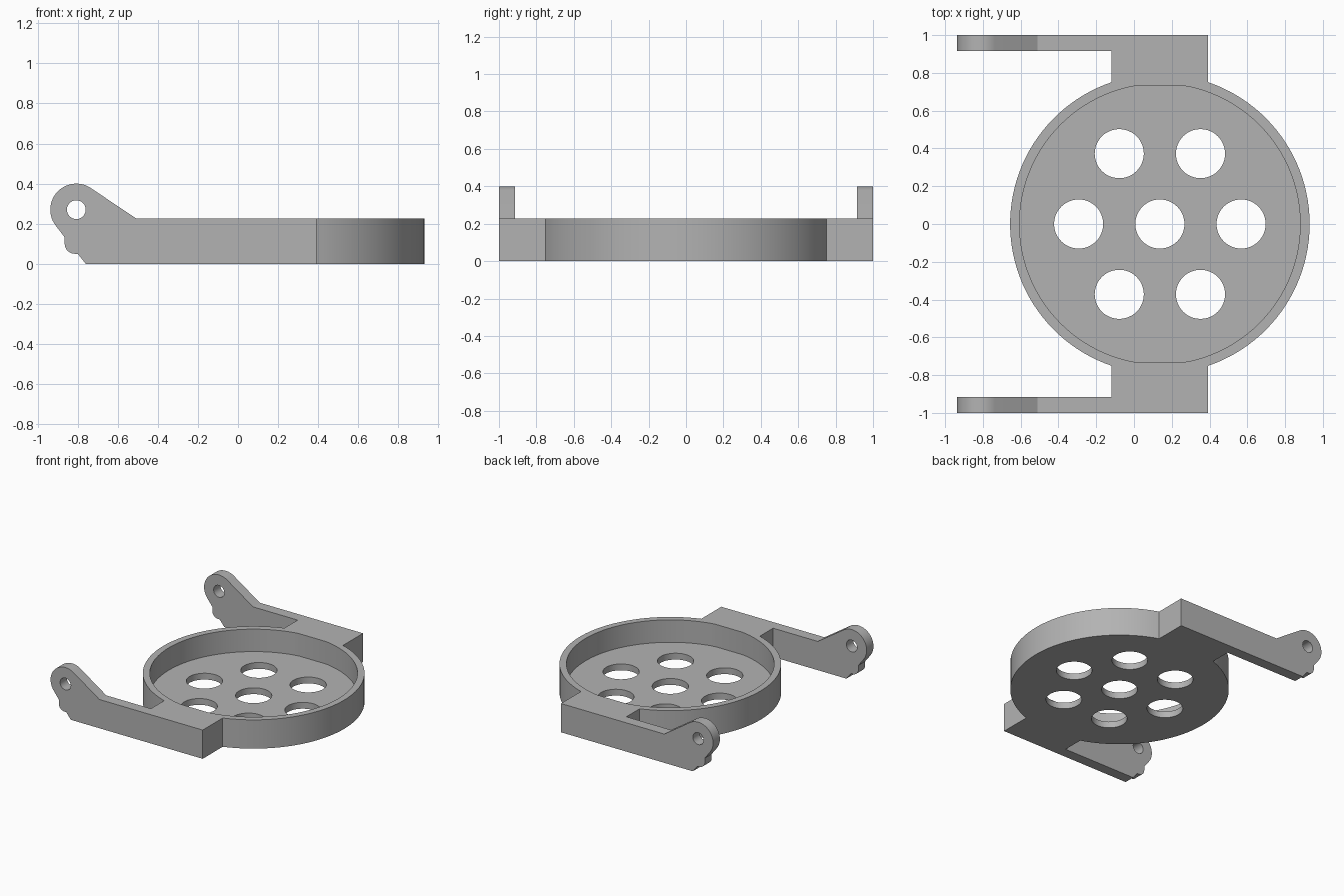
import bpy, bmesh, math
from mathutils import Vector

cube = bpy.data.objects.get("Cube")
if cube:
    bpy.data.objects.remove(cube, do_unlink=True)

CX, R_OUT, R_IN, FLAT = 0.137, 0.793, 0.743, 0.733   # dish centre and radii
H, FLOOR = 0.227, 0.05                               # wall height, floor thickness
TAB_L, TAB_R = -0.12, 0.392                          # side tab limits in x
ARM_IN = 0.915                                       # inner face of the arms

grey = bpy.data.materials.new("plain grey")
grey.use_nodes = True
grey.diffuse_color = (0.45, 0.45, 0.45, 1)
grey.node_tree.nodes["Principled BSDF"].inputs["Base Color"].default_value = (0.45, 0.45, 0.45, 1)


def arc(cx, cy, r, a0, a1, n):
    """Points along an arc, angles in degrees, both ends included."""
    angles = [math.radians(a0 + (a1 - a0) * i / n) for i in range(n + 1)]
    return [(cx + r * math.cos(a), cy + r * math.sin(a)) for a in angles]


def circle(cx, cy, r, n):
    return arc(cx, cy, r, 0, 360, n)[:-1]


def prism(name, outline, start, end, upright=False):
    """Extrude an outline along z, or along y when upright (outline in x, z)."""
    bm = bmesh.new()
    place = (lambda p, d: (p[0], d, p[1])) if upright else (lambda p, d: (p[0], p[1], d))
    face = bm.faces.new([bm.verts.new(place(p, start)) for p in outline])
    step = Vector((0, end - start, 0) if upright else (0, 0, end - start))
    result = bmesh.ops.extrude_face_region(bm, geom=[face], use_keep_orig=True)
    bmesh.ops.translate(bm, vec=step, verts=[v for v in result["geom"] if isinstance(v, bmesh.types.BMVert)])
    bmesh.ops.recalc_face_normals(bm, faces=bm.faces)
    mesh = bpy.data.meshes.new(name)
    bm.to_mesh(mesh)
    bm.free()
    mesh.materials.append(grey)
    obj = bpy.data.objects.new(name, mesh)
    bpy.context.collection.objects.link(obj)
    return obj


def combine(target, tool, operation):
    """Apply a boolean and discard the tool."""
    mod = target.modifiers.new("boolean", "BOOLEAN")
    mod.operation, mod.object, mod.solver = operation, tool, "EXACT"
    bpy.context.view_layer.objects.active = target
    bpy.ops.object.modifier_apply(modifier=mod.name)
    bpy.data.objects.remove(tool, do_unlink=True)


# Round dish outline with a square tab on each side
right = math.degrees(math.acos((TAB_R - CX) / R_OUT))
left = math.degrees(math.acos((TAB_L - CX) / R_OUT))
outline = (arc(CX, 0, R_OUT, -right, right, 48) + [(TAB_R, 1), (TAB_L, 1)]
           + arc(CX, 0, R_OUT, left, 360 - left, 48) + [(TAB_L, -1), (TAB_R, -1)])
holder = prism("dish_holder", outline, 0, H)

# Hinge arm profile: rounded eye, small rounded heel, sloped neck
EYE_X, EYE_Z, EYE_R = -0.807, 0.27, 0.13
arm_profile = ([(0, 0), (0, H), (-0.51, H)]
               + arc(EYE_X, EYE_Z, EYE_R, 57, 216, 28)
               + [(-0.865, 0.132)]
               + arc(-0.815, 0.1, 0.05, 180, 270, 8)
               + [(-0.8, 0.05), (-0.76, 0)])
for side, (a, b) in (("right", (-1, -ARM_IN)), ("left", (ARM_IN, 1))):
    arm = prism(side + "_arm", arm_profile, a, b, upright=True)
    pin = prism(side + "_pin_hole", circle(EYE_X, EYE_Z, 0.047, 24), a - 0.1, b + 0.1, upright=True)
    combine(arm, pin, "DIFFERENCE")
    combine(holder, arm, "UNION")

# Recess, slightly flattened beside the tabs
recess = [(x, max(-FLAT, min(FLAT, y))) for x, y in circle(CX, 0, R_IN, 120)]
recess = [p for i, p in enumerate(recess)
          if abs(p[1]) < FLAT or abs(recess[i - 1][1]) < FLAT or abs(recess[(i + 1) % 120][1]) < FLAT]
combine(holder, prism("recess", recess, FLOOR, H + 0.2), "DIFFERENCE")

# One centre hole and six around it
centres = [(CX, 0)] + circle(CX, 0, 0.43, 6)
for x, y in centres:
    combine(holder, prism("drain_hole", circle(x, y, 0.13, 48), -0.1, FLOOR + 0.1), "DIFFERENCE")

bpy.ops.object.select_all(action="DESELECT")
holder.select_set(True)
bpy.context.view_layer.objects.active = holder
bpy.ops.object.shade_smooth_by_angle(angle=math.radians(25))
